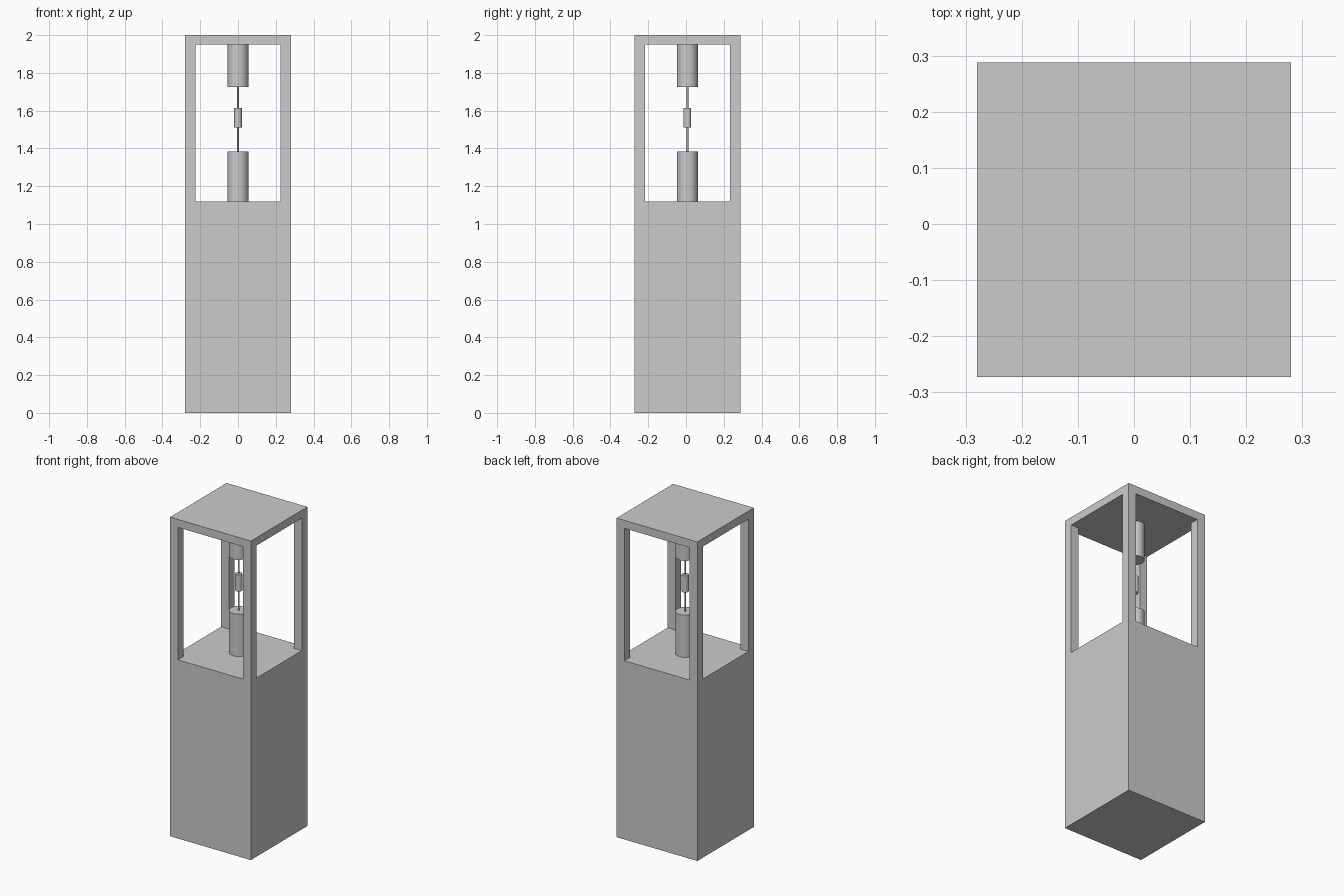
import bpy
import bmesh
import math

if "Cube" in bpy.data.objects:
    bpy.data.objects.remove(bpy.data.objects["Cube"])

CY = 0.0075          # centre of the pedestal in y
HALF = 0.28          # half width of the pedestal
OPEN = 0.225         # half width of the window openings
FLOOR, CEIL, TOP = 1.12, 1.95, 2.0


def prism(name, outline, z0, z1):
    """Extrude a closed xy outline from z0 to z1."""
    bm = bmesh.new()
    face = bm.faces.new([bm.verts.new((x, y + CY, z0)) for x, y in outline])
    ext = bmesh.ops.extrude_face_region(bm, geom=[face], use_keep_orig=True)
    verts = [v for v in ext["geom"] if isinstance(v, bmesh.types.BMVert)]
    bmesh.ops.translate(bm, verts=verts, vec=(0, 0, z1 - z0))
    bmesh.ops.recalc_face_normals(bm, faces=bm.faces)
    mesh = bpy.data.meshes.new(name)
    bm.to_mesh(mesh)
    bm.free()
    obj = bpy.data.objects.new(name, mesh)
    bpy.context.collection.objects.link(obj)
    return obj


def cylinder(name, radius, z0, z1, sides=32):
    """Smooth upright cylinder on the central axis."""
    bpy.ops.mesh.primitive_cylinder_add(
        vertices=sides, radius=radius, depth=z1 - z0,
        location=(0, CY, (z0 + z1) / 2))
    obj = bpy.context.object
    obj.name = name
    bpy.ops.object.shade_smooth_by_angle(angle=math.radians(40))
    return obj


# Pedestal: solid block whose upper half is opened on all four sides
pedestal = prism("pedestal_frame",
                 [(-HALF, -HALF), (HALF, -HALF), (HALF, HALF), (-HALF, HALF)],
                 0, TOP)

# Cross-shaped cutter leaves four square corner posts, a floor and a roof
a, b = OPEN, HALF + 0.1
quarter = [(b, -a), (b, a), (a, a)]
cross = []
for _ in range(4):
    cross += quarter
    quarter = [(-y, x) for x, y in quarter]
cutter = prism("window_cutter", cross, FLOOR, CEIL)

cut = pedestal.modifiers.new("windows", "BOOLEAN")
cut.operation = "DIFFERENCE"
cut.solver = "EXACT"
cut.object = cutter
bpy.context.view_layer.objects.active = pedestal
bpy.ops.object.modifier_apply(modifier=cut.name)
bpy.data.objects.remove(cutter)

# Display: two holders gripping a small part by its thin wires
cylinder("lower_holder", 0.055, FLOOR, 1.385)
cylinder("upper_holder", 0.055, 1.725, CEIL)
cylinder("component_body", 0.02, 1.51, 1.615)
cylinder("lower_wire", 0.005, 1.385, 1.51, 16)
cylinder("upper_wire", 0.005, 1.615, 1.725, 16)
